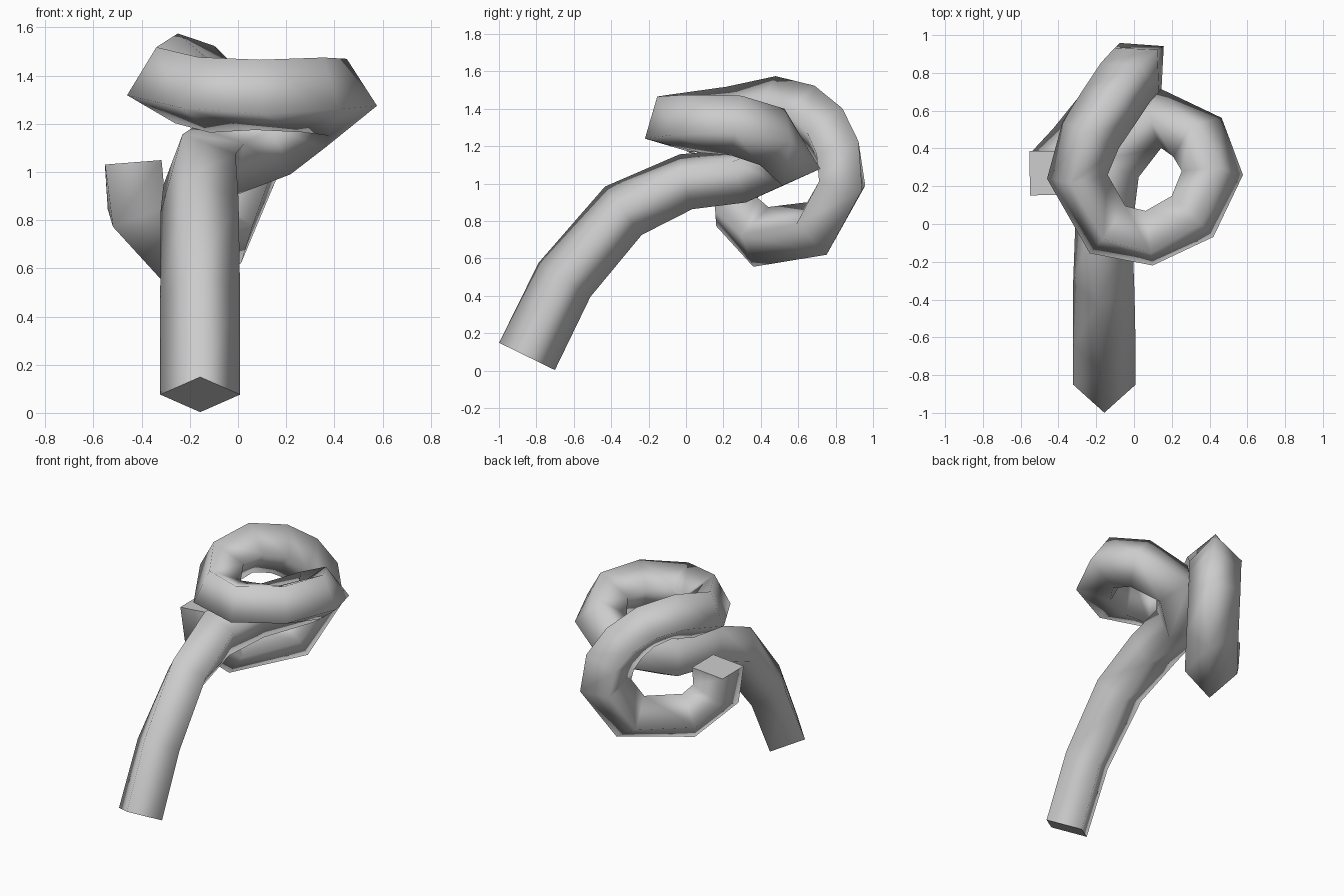
import bpy, bmesh
from math import radians, pi
from mathutils import Vector, Quaternion

if "Cube" in bpy.data.objects:
    bpy.data.objects.remove(bpy.data.objects["Cube"])

# Centre line of the knotted tube (x, y, z, roll in degrees): stem, flat ring, upright loop
path = [
    (-0.157, -0.85, 0.076, 0), (-0.157, -0.65, 0.485, -3), (-0.16, -0.335, 0.855, -12),
    (-0.16, 0.0, 1.01, -26), (-0.10, 0.33, 1.045, -34), (0.14, 0.56, 1.13, -45),
    (0.335, 0.46, 1.25, -60), (0.415, 0.27, 1.31, -77), (0.31, 0.04, 1.32, -90),
    (0.08, -0.075, 1.32, -98), (-0.14, -0.03, 1.32, -90), (-0.30, 0.25, 1.36, -92),
    (-0.23, 0.47, 1.41, -88), (-0.125, 0.63, 1.37, -82), (-0.045, 0.75, 1.28, -75),
    (0.015, 0.815, 1.16, -70), (0.035, 0.835, 1.0, -67), (-0.06, 0.70, 0.76, -70),
    (-0.30, 0.40, 0.715, -75), (-0.42, 0.27, 0.85, -79), (-0.435, 0.27, 1.04, -80),
]
RADIUS = 0.166
pts = [Vector(p[:3]) for p in path]
n = len(pts)


def tangent(i):
    before = (pts[i] - pts[max(i - 1, 0)]).normalized()
    after = (pts[min(i + 1, n - 1)] - pts[i]).normalized()
    return (before + after).normalized()


# Sweep a four-sided section along the path, carrying the frame without twist
bm = bmesh.new()
rings = []
side, prev = Vector((1, 0, 0)), tangent(0)
for i in range(n):
    t = tangent(i)
    side = prev.rotation_difference(t) @ side
    prev = t
    rings.append([bm.verts.new(pts[i] + RADIUS * (
        Quaternion(t, radians(path[i][3]) + k * pi / 2) @ side)) for k in range(4)])
for a, b in zip(rings, rings[1:]):
    for k in range(4):
        m = (k + 1) % 4
        bm.faces.new((a[k], a[m], b[m], b[k])).smooth = True

# Flat end caps with crisp rims
for cap in (bm.faces.new(rings[0][::-1]), bm.faces.new(rings[-1])):
    for edge in cap.edges:
        edge.smooth = False
bmesh.ops.recalc_face_normals(bm, faces=bm.faces)

mesh = bpy.data.meshes.new("knotted_tube")
bm.to_mesh(mesh)
bm.free()
tube = bpy.data.objects.new("knotted_tube", mesh)
bpy.context.collection.objects.link(tube)
